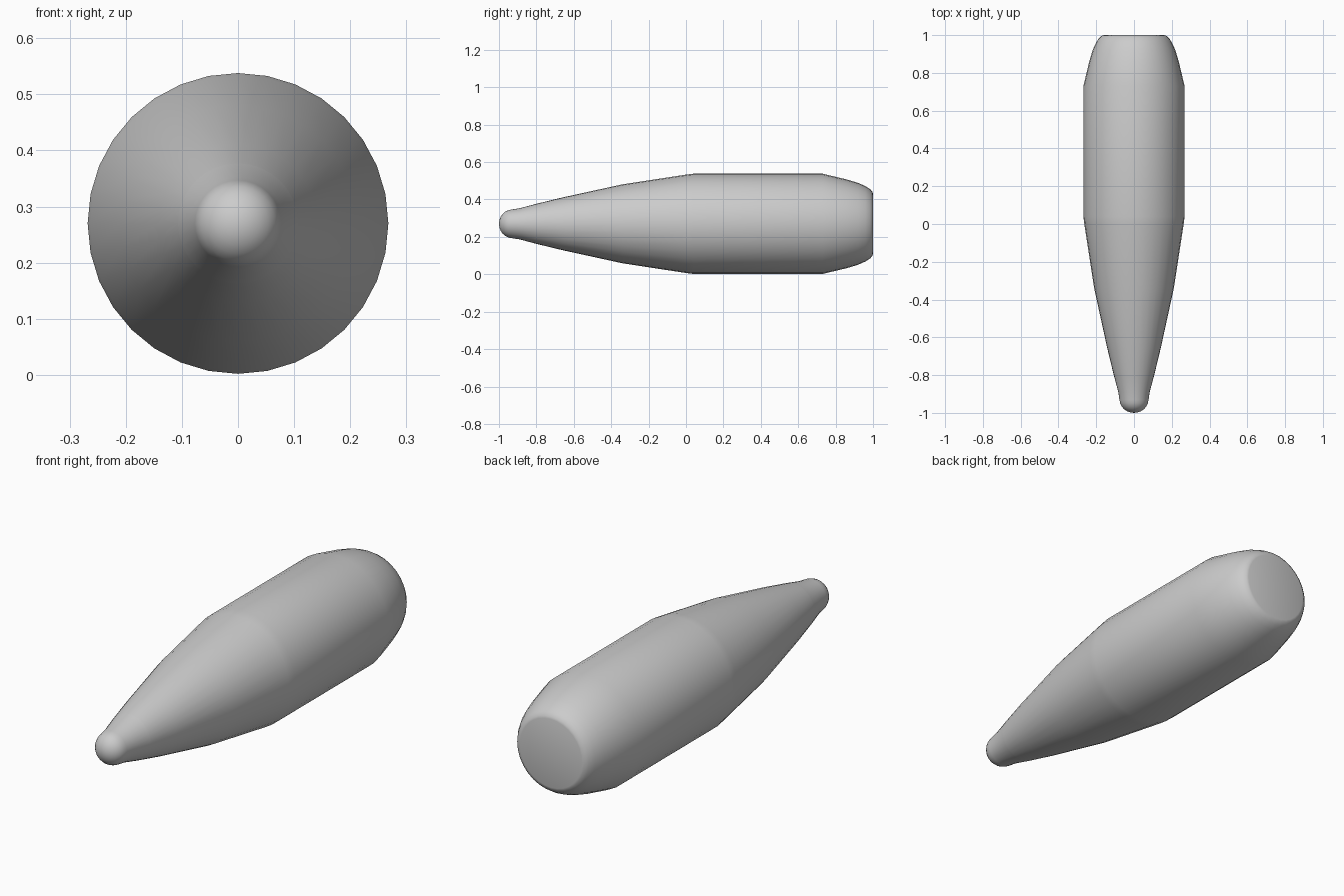
import bpy, bmesh
from math import sin, cos, pi

if "Cube" in bpy.data.objects:
    bpy.data.objects.remove(bpy.data.objects["Cube"])

SIDES = 32
AXIS_Z = 0.27


def lathe(name, profile):
    """Revolve (y, radius) points around the long axis; radius 0 closes an end."""
    bm = bmesh.new()
    rings = []
    for y, r in profile:
        n = SIDES if r > 0 else 1
        rings.append([bm.verts.new((r * cos(2 * pi * i / SIDES), y,
                                    AXIS_Z + r * sin(2 * pi * i / SIDES)))
                      for i in range(n)])
    for a, b in zip(rings, rings[1:]):
        for i in range(SIDES):
            j = (i + 1) % SIDES
            loop = [a[i % len(a)], a[j % len(a)], b[j % len(b)], b[i % len(b)]]
            bm.faces.new(list(dict.fromkeys(loop)))
    bmesh.ops.recalc_face_normals(bm, faces=bm.faces[:])
    mesh = bpy.data.meshes.new(name)
    bm.to_mesh(mesh)
    bm.free()
    # open shells: make sure the side faces point away from the axis
    f = mesh.polygons[len(mesh.polygons) // 2]
    if f.normal.x * f.center.x + f.normal.z * (f.center.z - AXIS_Z) < 0:
        mesh.flip_normals()
    obj = bpy.data.objects.new(name, mesh)
    bpy.context.collection.objects.link(obj)
    bpy.ops.object.select_all(action='DESELECT')
    obj.select_set(True)
    bpy.context.view_layer.objects.active = obj
    bpy.ops.object.shade_smooth_by_angle(angle=pi / 5)
    return obj


# Rounded nose tip with a slight waist, up to the seam
dome = [(-0.93 - 0.07 * cos(t * pi / 12), 0.076 * sin(t * pi / 12)) for t in range(6)]
lathe("nose_tip", dome + [(-0.93, 0.077), (-0.89, 0.083), (-0.8, 0.107)])

# Tapered front, straight barrel and rounded, flat-ended tail
lathe("shell_body", [
    (-0.8, 0.107), (-0.66, 0.141), (-0.34, 0.211), (0.0, 0.263), (0.04, 0.268),
    (0.73, 0.268), (0.86, 0.237), (0.92, 0.219), (0.96, 0.201), (0.985, 0.185),
    (0.997, 0.17), (1.0, 0.16), (1.0, 0.0)])
